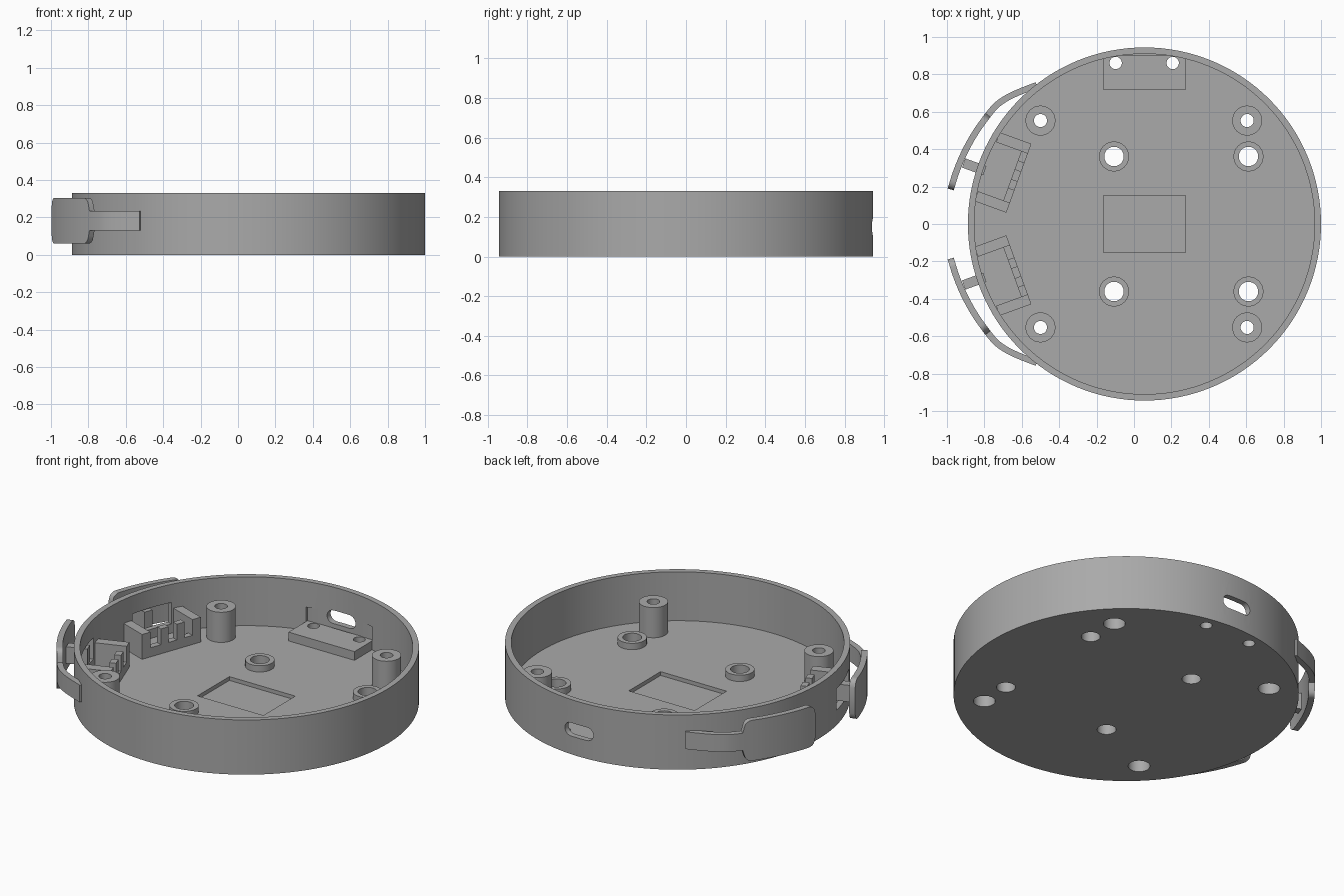
import bpy
import bmesh
import math
from mathutils import Matrix, Vector

cube = bpy.data.objects.get("Cube")
if cube:
    bpy.data.objects.remove(cube, do_unlink=True)

# One grey plastic for everything
GREY = (0.4, 0.4, 0.4, 1)
grey = bpy.data.materials.new("grey_plastic")
grey.use_nodes = True
grey.diffuse_color = GREY
grey.node_tree.nodes["Principled BSDF"].inputs["Base Color"].default_value = GREY

CX, R, WALL, FLOOR, H = 0.056, 0.944, 0.034, 0.035, 0.33
SINK = 0.005  # overlap of parts standing on the floor


def make(name, bm):
    bmesh.ops.recalc_face_normals(bm, faces=bm.faces)
    mesh = bpy.data.meshes.new(name)
    bm.to_mesh(mesh)
    bm.free()
    obj = bpy.data.objects.new(name, mesh)
    bpy.context.collection.objects.link(obj)
    mesh.materials.append(grey)
    return obj


def cyl(name, x, y, r, z0, z1, seg=32):
    bm = bmesh.new()
    bmesh.ops.create_cone(bm, cap_ends=True, segments=seg, radius1=r, radius2=r, depth=z1 - z0,
                          matrix=Matrix.Translation((x, y, (z0 + z1) / 2)))
    return make(name, bm)


def box(name, xs, ys, zs, frame=Matrix()):
    bm = bmesh.new()
    size = [abs(b - a) for a, b in (xs, ys, zs)]
    mid = [(a + b) / 2 for a, b in (xs, ys, zs)]
    bmesh.ops.create_cube(bm, size=1, matrix=frame @ Matrix.Translation(mid) @ Matrix.Diagonal((*size, 1)))
    return make(name, bm)


def activate(obj):
    bpy.ops.object.select_all(action="DESELECT")
    obj.select_set(True)
    bpy.context.view_layer.objects.active = obj


def cut(obj, *cutters):
    activate(obj)
    for c in cutters:
        c.hide_render = True
        mod = obj.modifiers.new("cut", "BOOLEAN")
        mod.operation, mod.solver, mod.object = "DIFFERENCE", "EXACT", c
        bpy.ops.object.modifier_apply(modifier=mod.name)
        bpy.data.objects.remove(c, do_unlink=True)


def smooth(obj):
    activate(obj)
    bpy.ops.object.shade_smooth_by_angle(angle=math.radians(30))


def slot_cutter(x, z, half, r, y0, y1):
    # rounded slot running through the wall along y
    bm = bmesh.new()
    ring = []
    for i in range(24):
        a = math.pi * (i if i < 12 else i - 1) / 11 - math.pi / 2
        side = half - r if i < 12 else r - half
        ring.append(bm.verts.new((x + side + r * math.cos(a), y0, z + r * math.sin(a))))
    face = bm.faces.new(ring)
    ext = bmesh.ops.extrude_face_region(bm, geom=[face])
    moved = [v for v in ext["geom"] if isinstance(v, bmesh.types.BMVert)]
    bmesh.ops.translate(bm, verts=moved, vec=(0, y1 - y0, 0))
    return make("slot_cutter", bm)


# Round tray with open top, shallow floor pocket and cable slot
tray = cyl("tray", CX, 0, R, 0, H, 128)
PLATE_X = (CX - 0.22, CX + 0.22)
cut(tray,
    cyl("cavity", CX, 0, R - WALL, FLOOR, H + 0.1, 128),
    box("pocket", PLATE_X, (-0.152, 0.152), (0.012, 0.1)),
    box("port_recess", PLATE_X, (0.75, 0.897), (0.07, 0.175)),
    slot_cutter(CX, 0.15, 0.095, 0.04, 0.85, 1.0))

# Screw posts (tall, counterbored) and low bosses
for sy in (1, -1):
    for x in (-0.5, 0.605):
        y = 0.553 * sy
        cut(tray, cyl("bore", x, y, 0.06, -0.1, 0.1))
        post = cyl("screw_post", x, y, 0.08, FLOOR - SINK, 0.217)
        cut(post, cyl("bore", x, y, 0.06, -0.1, 0.15), cyl("hole", x, y, 0.035, 0, 0.4))
        smooth(post)
    for x in (-0.107, 0.612):
        y = 0.361 * sy
        cut(tray, cyl("bore", x, y, 0.052, -0.1, 0.1))
        boss = cyl("low_boss", x, y, 0.08, FLOOR - SINK, 0.073)
        cut(boss, cyl("hole", x, y, 0.052, -0.1, 0.4))
        smooth(boss)

# Port mounting plate with two small holes
plate = box("port_plate", PLATE_X, (0.716, 0.9), (FLOOR - SINK, 0.088))
for x in (-0.098, 0.207):
    cut(tray, cyl("bore", x, 0.861, 0.033, -0.1, 0.07))
    cut(plate, cyl("bore", x, 0.861, 0.033, -0.1, 0.4))
smooth(plate)

# Centre line of the sprung button, from free tip to root
PATH = [Vector(p) for p in ((-0.98, 0.185), (-0.95, 0.28), (-0.908, 0.38), (-0.853, 0.48),
                            (-0.79, 0.57), (-0.74, 0.63), (-0.69, 0.668), (-0.62, 0.703), (-0.52, 0.742))]
PAD_LENGTH, ROUND, MID_Z, THICK = 0.44, 0.045, 0.182, 0.034


def half_height(s):
    if s > PAD_LENGTH:
        return 0.052
    d = max(0, ROUND - s, ROUND - (PAD_LENGTH - s))
    return 0.122 - ROUND + math.sqrt(max(0, ROUND ** 2 - d * d))


def button(name, sy):
    # smooth the centre line, then sweep a strip whose height follows the pad outline
    pts = []
    ends = [2 * PATH[0] - PATH[1]] + PATH + [2 * PATH[-1] - PATH[-2]]
    for a, b, c, d in zip(ends, ends[1:], ends[2:], ends[3:]):
        for i in range(12):
            t = i / 12
            pts.append(0.5 * (2 * b + (c - a) * t + (2 * a - 5 * b + 4 * c - d) * t * t
                              + (3 * b - a - 3 * c + d) * t ** 3))
    pts.append(PATH[-1])
    bm = bmesh.new()
    rings, s = [], 0
    for i, p in enumerate(pts):
        if i:
            s += (p - pts[i - 1]).length
        t = (pts[min(i + 1, len(pts) - 1)] - pts[max(i - 1, 0)]).normalized()
        n = Vector((-t.y, t.x)) * THICK / 2
        h = half_height(s)
        rings.append([bm.verts.new((q.x, q.y * sy, MID_Z + k))
                      for q, k in ((p + n, -h), (p + n, h), (p - n, h), (p - n, -h))])
    for a, b in zip(rings, rings[1:]):
        for k in range(4):
            bm.faces.new((a[k], a[k - 1], b[k - 1], b[k]))
    bm.faces.new(rings[0])
    bm.faces.new(rings[-1])
    smooth(make(name, bm))


# Two mirrored buttons, each with stem, wall window and switch holder
for side, sy in (("left", 1), ("right", -1)):
    frame = Matrix.Translation((CX, 0, 0)) @ Matrix.Rotation(math.radians(180 - 20 * sy), 4, "Z")

    def part(name, us, vs, zs):
        return box(name, us, [-sy * v for v in vs], zs, frame)

    cut(tray, part("window", (0.85, 1.0), (-0.13, 0.13), (0.09, 0.22)))
    button(side + "_button", sy)
    part(side + "_button_stem", (0.9, 1.02), (-0.05, 0.002), (0.11, 0.21))
    base = FLOOR - SINK
    part(side + "_holder_front", (0.715, 0.752), (-0.15, 0.15), (base, 0.09))
    for v in (-0.168, 0.168):
        part(side + "_holder_end", (0.715, 0.895), (v - 0.028, v + 0.028), (base, 0.185))
    for v in (-0.044, 0.062):
        part(side + "_holder_tooth", (0.715, 0.752), (v - 0.026, v + 0.026), (base, 0.185))

smooth(tray)
